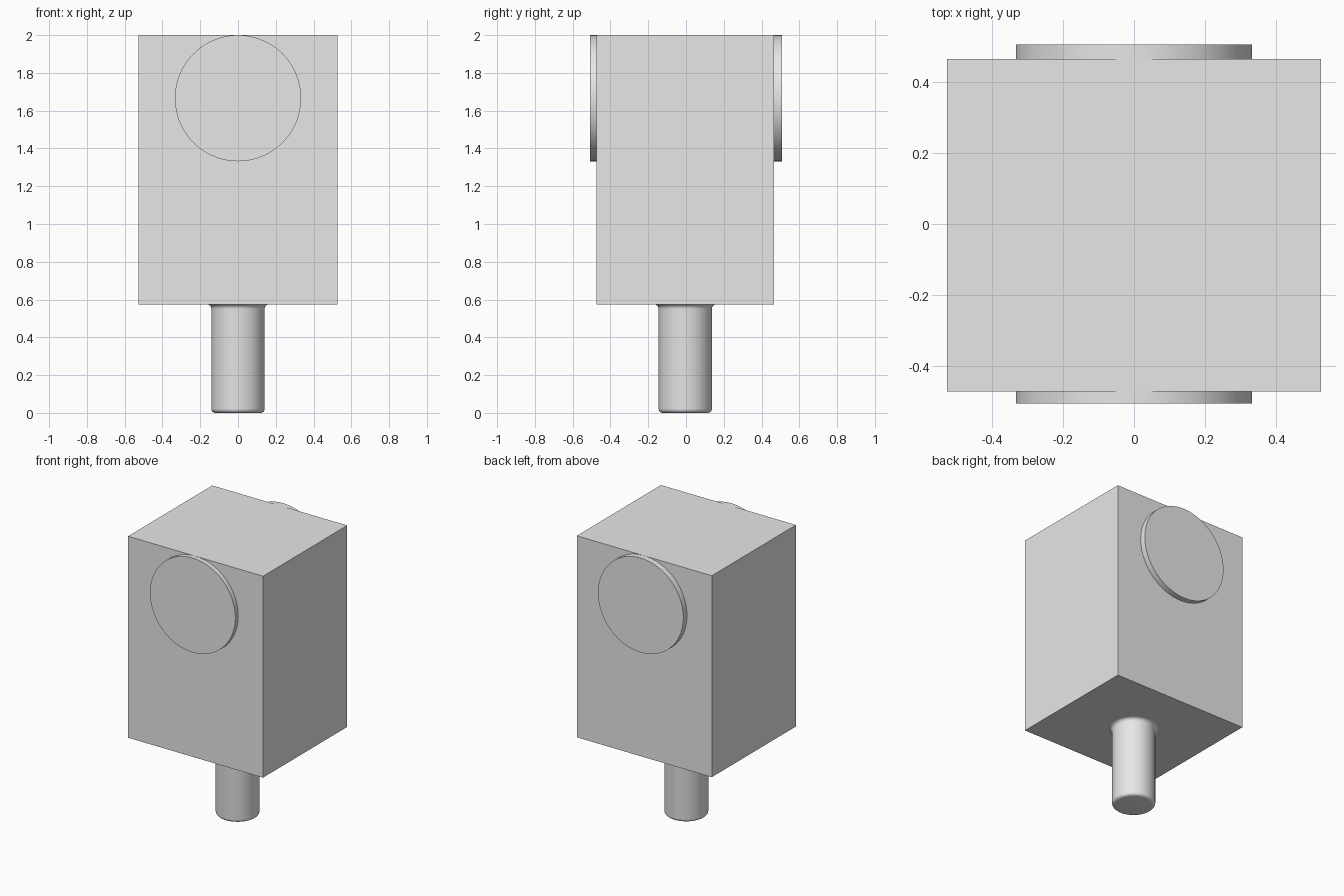
import bpy
import bmesh
from math import sin, cos, pi, radians
from mathutils import Matrix, Vector

cube = bpy.data.objects.get("Cube")
if cube:
    bpy.data.objects.remove(cube, do_unlink=True)

grey = bpy.data.materials.new("plain grey")
grey.use_nodes = True
colour = (0.8, 0.8, 0.8, 1)
grey.diffuse_color = colour
grey.node_tree.nodes["Principled BSDF"].inputs["Base Color"].default_value = colour

FRONT, BACK = -0.474, 0.466      # block faces
MID = (FRONT + BACK) / 2
BASE, TOP = 0.575, 2.0
DISC_R = 0.334
DISC_FACE = 0.507


def finish(name, bm, smooth=False):
    bmesh.ops.recalc_face_normals(bm, faces=bm.faces)
    mesh = bpy.data.meshes.new(name)
    bm.to_mesh(mesh)
    bm.free()
    mesh.materials.append(grey)
    obj = bpy.data.objects.new(name, mesh)
    bpy.context.collection.objects.link(obj)
    if smooth:
        bpy.ops.object.select_all(action='DESELECT')
        obj.select_set(True)
        bpy.context.view_layer.objects.active = obj
        bpy.ops.object.shade_smooth_by_angle(angle=radians(30))
    return obj


# Main block
bm = bmesh.new()
size = Vector((1.056, BACK - FRONT, TOP - BASE))
place = Matrix.Translation((0, MID, (BASE + TOP) / 2)) @ Matrix.Diagonal(size).to_4x4()
bmesh.ops.create_cube(bm, size=1, matrix=place)
finish("block", bm)

# Raised round discs, flush with the block's top edge
for name, inner, outer in (("front_disc", FRONT, -DISC_FACE), ("back_disc", BACK, DISC_FACE)):
    bm = bmesh.new()
    place = Matrix.Translation((0, (inner + outer) / 2, TOP - DISC_R)) @ Matrix.Rotation(pi / 2, 4, 'X')
    bmesh.ops.create_cone(bm, cap_ends=True, segments=96, radius1=DISC_R, radius2=DISC_R,
                          depth=abs(outer - inner), matrix=place)
    finish(name, bm, smooth=True)

# Stem: rounded foot, straight shaft and a flared fillet under the block
radius, bevel, flare, steps = 0.141, 0.022, 0.025, 8
quarter = [i / steps * pi / 2 for i in range(steps + 1)]
profile = [(0, 0)]
profile += [(radius - bevel + bevel * sin(a), bevel - bevel * cos(a)) for a in quarter]
profile += [(radius + flare - flare * cos(a), BASE - flare + flare * sin(a)) for a in quarter]

bm = bmesh.new()
verts = [bm.verts.new((r, MID, z)) for r, z in profile]
edges = [bm.edges.new(pair) for pair in zip(verts, verts[1:])]
bmesh.ops.spin(bm, geom=verts + edges, cent=(0, MID, 0), axis=(0, 0, 1),
               angle=2 * pi, steps=64)
bmesh.ops.remove_doubles(bm, verts=bm.verts, dist=0.0001)
finish("stem", bm, smooth=True)
